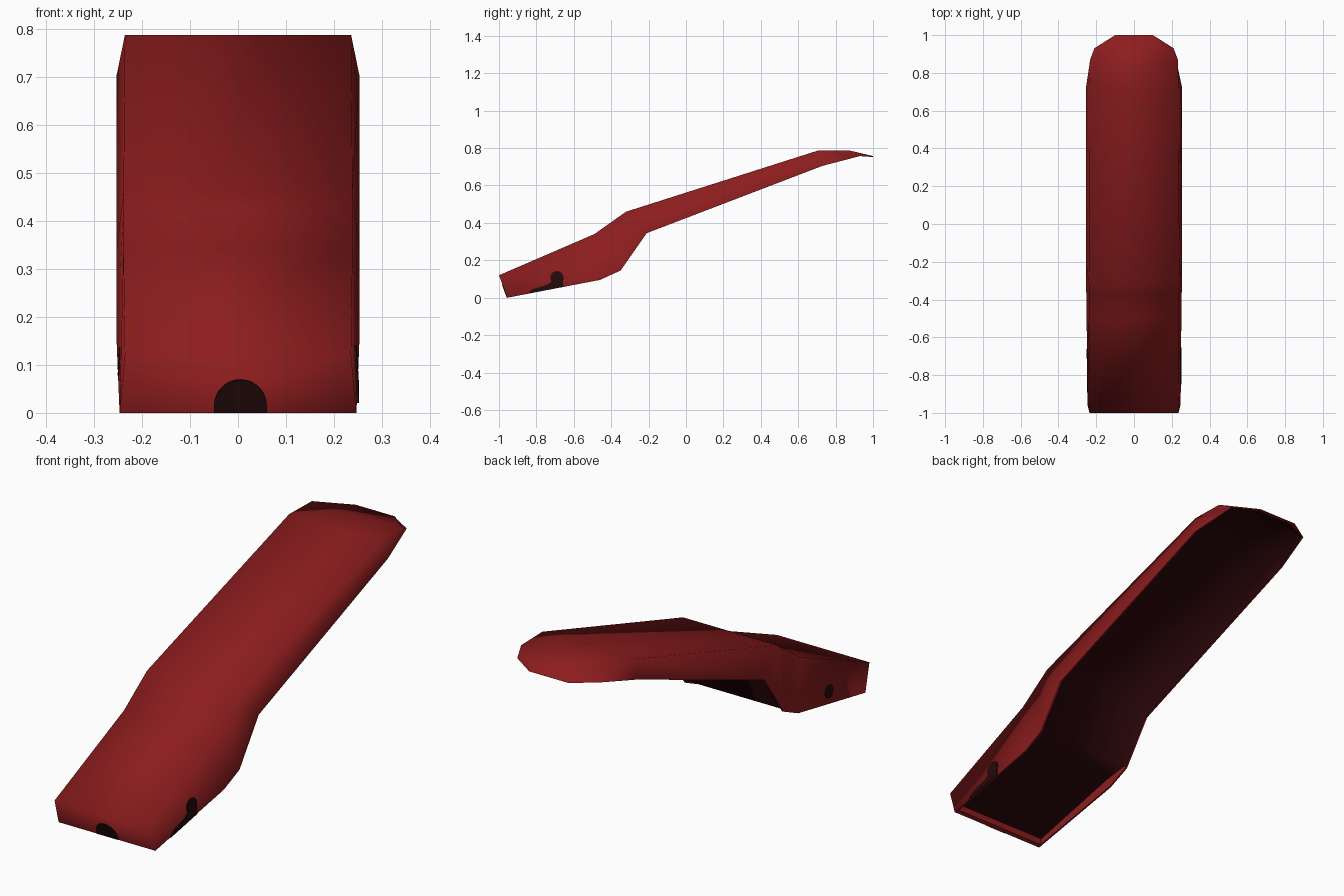
import bpy, bmesh, math

if "Cube" in bpy.data.objects:
    bpy.data.objects.remove(bpy.data.objects["Cube"])


def material(name, rgb):
    m = bpy.data.materials.new(name)
    m.diffuse_color = (*rgb, 1)
    m.use_nodes = True
    m.node_tree.nodes["Principled BSDF"].inputs["Base Color"].default_value = m.diffuse_color
    return m


RED = material("red_body", (0.265, 0.012, 0.013))
MAROON = material("dark_underside", (0.024, 0.002, 0.003))
BLACK = material("dark_marking", (0.016, 0.003, 0.003))

# Stations along the handle: top y, top z, bottom y, bottom z, top and bottom half width
STATIONS = [
    (-1.00, 0.120, -0.955, 0.000, 0.236, 0.247),
    (-0.49, 0.340, -0.46, 0.095, 0.239, 0.251),
    (-0.37, 0.425, -0.35, 0.145, 0.239, 0.253),
    (-0.32, 0.460, -0.21, 0.345, 0.239, 0.253),
    (0.71, 0.788, 0.73, 0.705, 0.236, 0.253),
    (0.87, 0.788, 0.93, 0.757, 0.232, 0.210),
    (1.00, 0.757, 1.00, 0.752, 0.100, 0.100),
]
# Hollow underside at the same stations: ceiling y, z and half width
CEILING = [(-0.93, 0.03, 0.237), (-0.47, 0.135, 0.237), (-0.354, 0.153, 0.24),
           (-0.23, 0.40, 0.238), (0.73, 0.75, 0.236),
           (0.90, 0.773, 0.20), (0.98, 0.7565, 0.09)]


def add_object(name, bm, mats, smooth):
    mesh = bpy.data.meshes.new(name)
    bm.to_mesh(mesh)
    bm.free()
    for m in mats:
        mesh.materials.append(m)
    for p in mesh.polygons:
        p.use_smooth = smooth
    ob = bpy.data.objects.new(name, mesh)
    bpy.context.collection.objects.link(ob)
    return ob


# Body: lofted trapezoid shell, hollowed from below
bm = bmesh.new()
outer, inner = [], []
last = len(STATIONS) - 1
for i, (ty, tz, by, bz, tw, bw) in enumerate(STATIONS):
    outer.append([bm.verts.new(p) for p in
                  [(-bw, by, bz), (-tw, ty, tz), (tw, ty, tz), (bw, by, bz)]])
    cy, cz, cw = CEILING[i]
    dy, dz = {0: (0.02, 0.004), last: (-0.015, 0.001)}.get(i, (0, 0))
    rw = bw - 0.008
    inner.append([bm.verts.new(p) for p in
                  [(-rw, by + dy, bz + dz), (-cw, cy, cz),
                   (cw, cy, cz), (rw, by + dy, bz + dz)]])


def loft(rings, colour):
    for i, (a, b) in enumerate(zip(rings, rings[1:])):
        for k in range(3):
            f = bm.faces.new((a[k], a[k + 1], b[k + 1], b[k]))
            f.material_index = colour(i, k)


loft(outer, lambda i, k: 0)
loft(inner, lambda i, k: 1 if k == 1 or i >= 2 else 0)
# Bottom rim and end walls
for o, o2, n, n2 in zip(outer, outer[1:], inner, inner[1:]):
    for k in (0, 3):
        bm.faces.new((o[k], o2[k], n2[k], n[k]))
for i in (0, last):
    bm.faces.new((outer[i][0], outer[i][3], inner[i][3], inner[i][0]))
    bm.faces.new(inner[i])
    bm.faces.new(outer[i])
bmesh.ops.recalc_face_normals(bm, faces=bm.faces[:])

# Hard edges along the rim and in the front recess, smooth elsewhere
rim = {v for ring in outer + inner for v in (ring[0], ring[3])}
hard = {v for ring in inner for v in (ring[0], ring[3])}
hard |= {v for ring in inner[:2] for v in ring}
end_edges = [set((outer[i][0], outer[i][3])) for i in (0, last)]
for e in bm.edges:
    e.smooth = not (any(v in hard for v in e.verts)
                    or all(v in rim for v in e.verts) or set(e.verts) in end_edges)
add_object("handle_body", bm, [RED, MAROON], True)


def plate(name, points):
    bm = bmesh.new()
    bm.faces.new([bm.verts.new(p) for p in points])
    ob = add_object(name, bm, [BLACK], False)
    mod = ob.modifiers.new("thin", 'SOLIDIFY')
    mod.thickness = 0.006
    mod.offset = 0


def arc(cx, cy, r, start, end, n):
    return [(cx + r * math.cos(math.radians(start + (end - start) * i / n)),
             cy + r * math.sin(math.radians(start + (end - start) * i / n)))
            for i in range(n + 1)]


# Front arch marking, lying on the sloped front wall
arch = [(-0.05, 0.002), (0.06, 0.002)] + arc(0.005, 0.015, 0.055, 0, 180, 14)
plate("front_arch_mark", [(x, -0.955 - 0.045 * z / 0.12, z) for x, z in arch])


def on_side(sign, y, z):
    """Place a point on the slightly sloped side wall near the front."""
    bottom = 0.19 * (y + 0.955)
    top = 0.12 + 0.431 * (y + 1)
    t = (z - bottom) / (top - bottom)
    return (sign * (0.2495 - 0.0115 * t), y, z)


# Side markings: round hole each side, with a strip along the right bottom edge
keyhole = ([(-0.85, 0.021), (-0.655, 0.058)]
           + arc(-0.69, 0.107, 0.035, -25, 215, 16)
           + [(-0.74, 0.07), (-0.82, 0.045)])
plate("right_side_mark", [on_side(1, y, z) for y, z in keyhole])
plate("left_side_mark", [on_side(-1, y, z)
                         for y, z in arc(-0.69, 0.107, 0.03, 0, 340, 17)])
